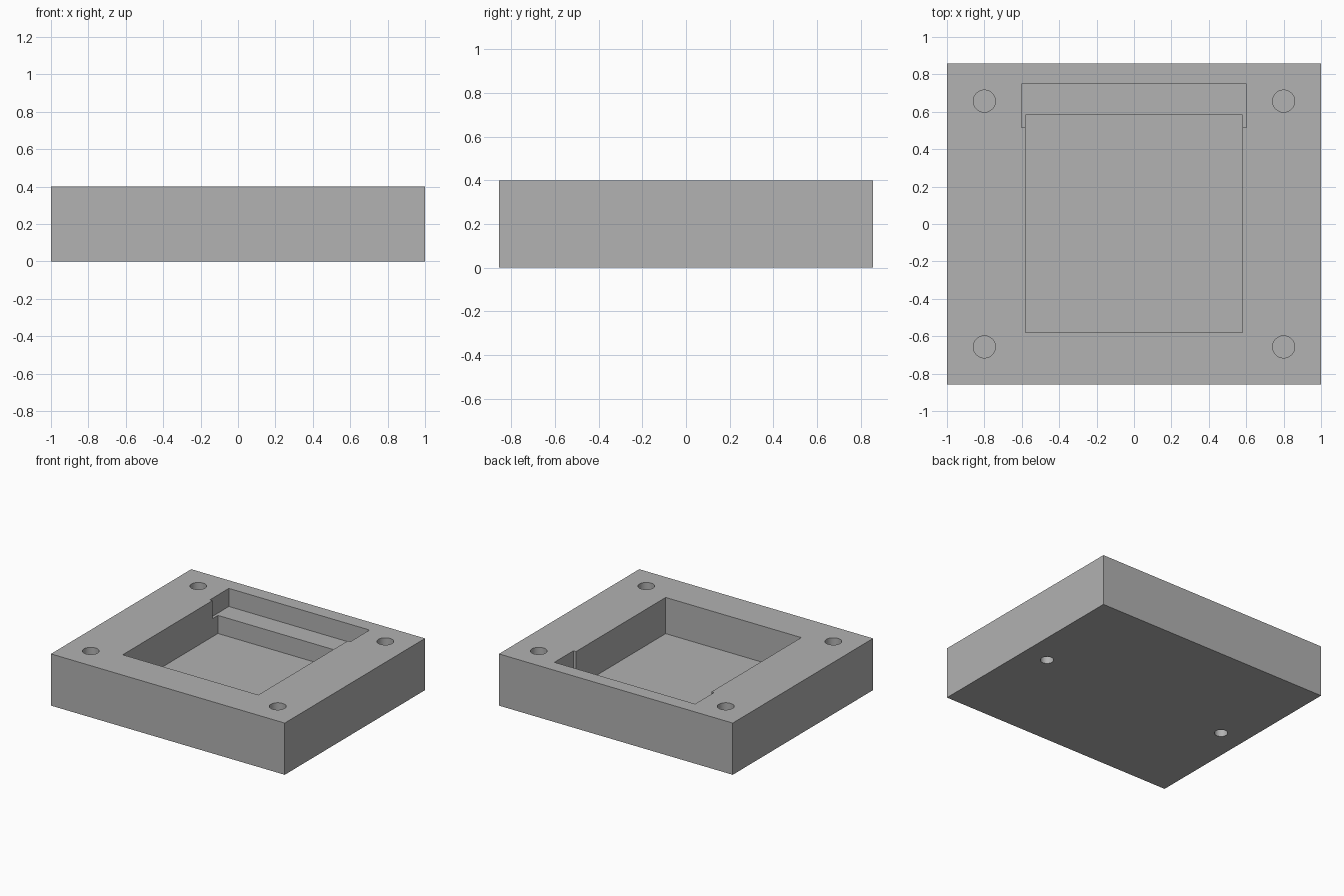
import bpy

if "Cube" in bpy.data.objects:
    bpy.data.objects.remove(bpy.data.objects["Cube"], do_unlink=True)

HEIGHT = 0.4
grey = bpy.data.materials.new("plain grey")
grey.use_nodes = True
colour = (0.445, 0.445, 0.445, 1)
grey.diffuse_color = colour
grey.node_tree.nodes["Principled BSDF"].inputs["Base Color"].default_value = colour


def box(name, x0, x1, y0, y1, z0, z1):
    bpy.ops.mesh.primitive_cube_add(
        size=1, location=((x0 + x1) / 2, (y0 + y1) / 2, (z0 + z1) / 2))
    ob = bpy.context.object
    ob.name = name
    ob.scale = (x1 - x0, y1 - y0, z1 - z0)
    bpy.ops.object.transform_apply(location=False, rotation=False, scale=True)
    ob.data.materials.append(grey)
    return ob


def drill(name, x, y, radius, z0, z1):
    bpy.ops.mesh.primitive_cylinder_add(
        vertices=48, radius=radius, depth=z1 - z0, location=(x, y, (z0 + z1) / 2))
    ob = bpy.context.object
    ob.name = name
    ob.data.materials.append(grey)
    return ob


# Solid block
body = box("housing_block", -1, 1, -0.857, 0.857, 0, HEIGHT)

# Deep square pocket and the shallow shelf behind it
cutters = [
    box("main_pocket_cutter", -0.58, 0.58, -0.58, 0.583, 0.12, HEIGHT + 0.1),
    box("shelf_cutter", -0.602, 0.602, 0.515, 0.748, 0.26, HEIGHT + 0.1),
]

# Blind screw holes: four in the top corners, two midway underneath
for x in (-0.8, 0.8):
    for y in (-0.657, 0.657):
        cutters.append(drill("top_hole_cutter", x, y, 0.059, 0.14, HEIGHT + 0.1))
    cutters.append(drill("bottom_hole_cutter", x, 0, 0.047, -0.1, 0.25))

# Cut everything out of the block
bpy.ops.object.select_all(action='DESELECT')
body.select_set(True)
bpy.context.view_layer.objects.active = body
for cutter in cutters:
    cutter.hide_render = True
    mod = body.modifiers.new("cut", 'BOOLEAN')
    mod.operation = 'DIFFERENCE'
    mod.solver = 'EXACT'
    mod.object = cutter
    bpy.ops.object.modifier_apply(modifier=mod.name)
for cutter in cutters:
    bpy.data.objects.remove(cutter, do_unlink=True)

bpy.ops.object.shade_smooth_by_angle()
